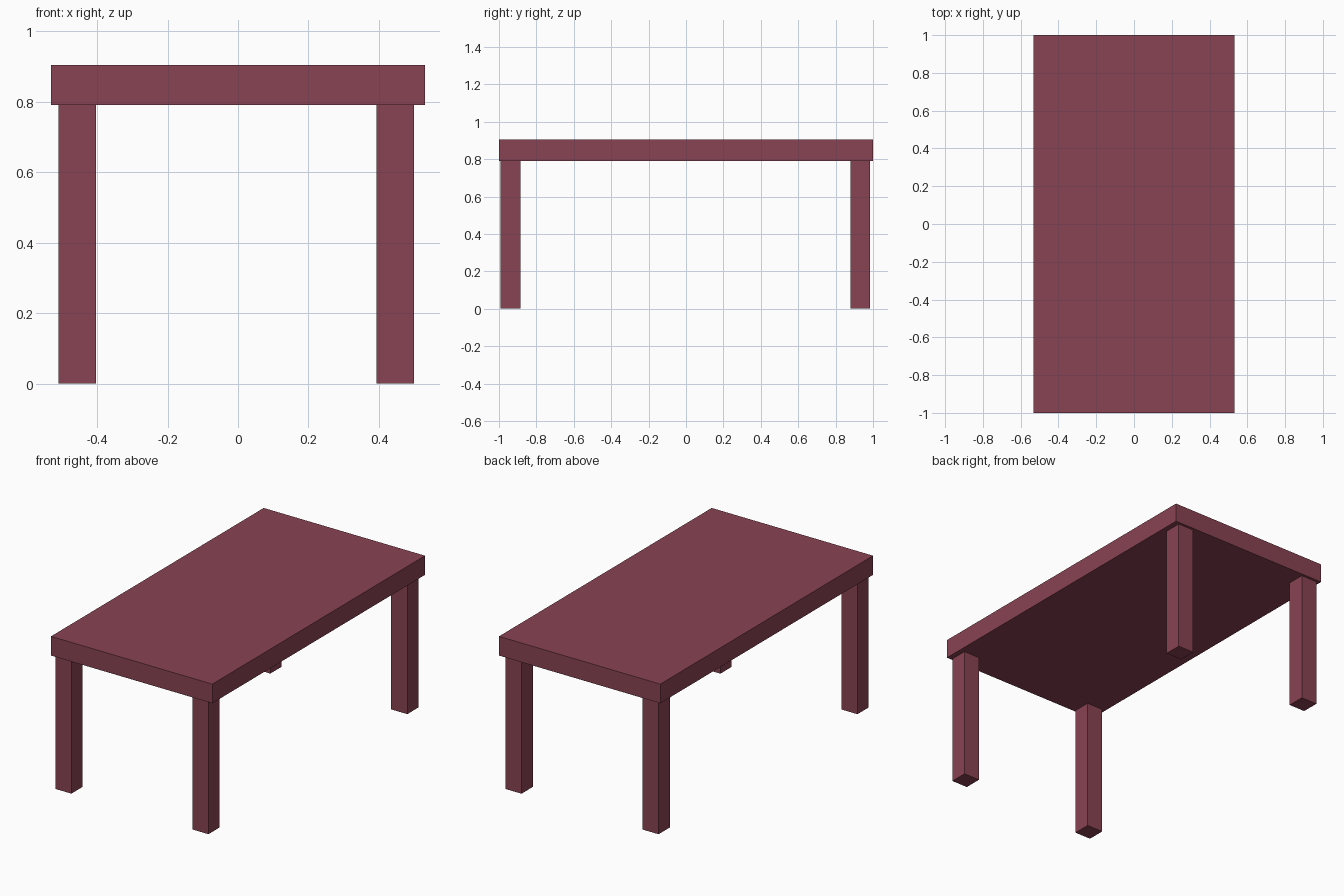
import bpy

if "Cube" in bpy.data.objects:
    bpy.data.objects.remove(bpy.data.objects["Cube"])

# Dark red painted wood
wood = bpy.data.materials.new("dark_red_wood")
wood.diffuse_color = (0.25, 0.056, 0.085, 1)
wood.use_nodes = True
wood.node_tree.nodes["Principled BSDF"].inputs["Base Color"].default_value = wood.diffuse_color


def box(name, x, y, z):
    """Add a box spanning the given (min, max) ranges."""
    spans = (x, y, z)
    bpy.ops.mesh.primitive_cube_add(size=1, location=[(a + b) / 2 for a, b in spans])
    obj = bpy.context.object
    obj.name = name
    obj.scale = [b - a for a, b in spans]
    bpy.ops.object.transform_apply(location=False, rotation=False, scale=True)
    obj.data.materials.append(wood)
    return obj


underside = 0.791
top_height = 0.905

# Thick slab top
box("table_top", (-0.531, 0.531), (-1, 1), (underside, top_height))

# Four square legs, set just inside the corners
leg_x = {"left": (-0.509, -0.403), "right": (0.393, 0.499)}
leg_y = {"front": (-0.991, -0.885), "back": (0.879, 0.985)}
for depth, y in leg_y.items():
    for side, x in leg_x.items():
        box(f"{depth}_{side}_leg", x, y, (0, underside))
